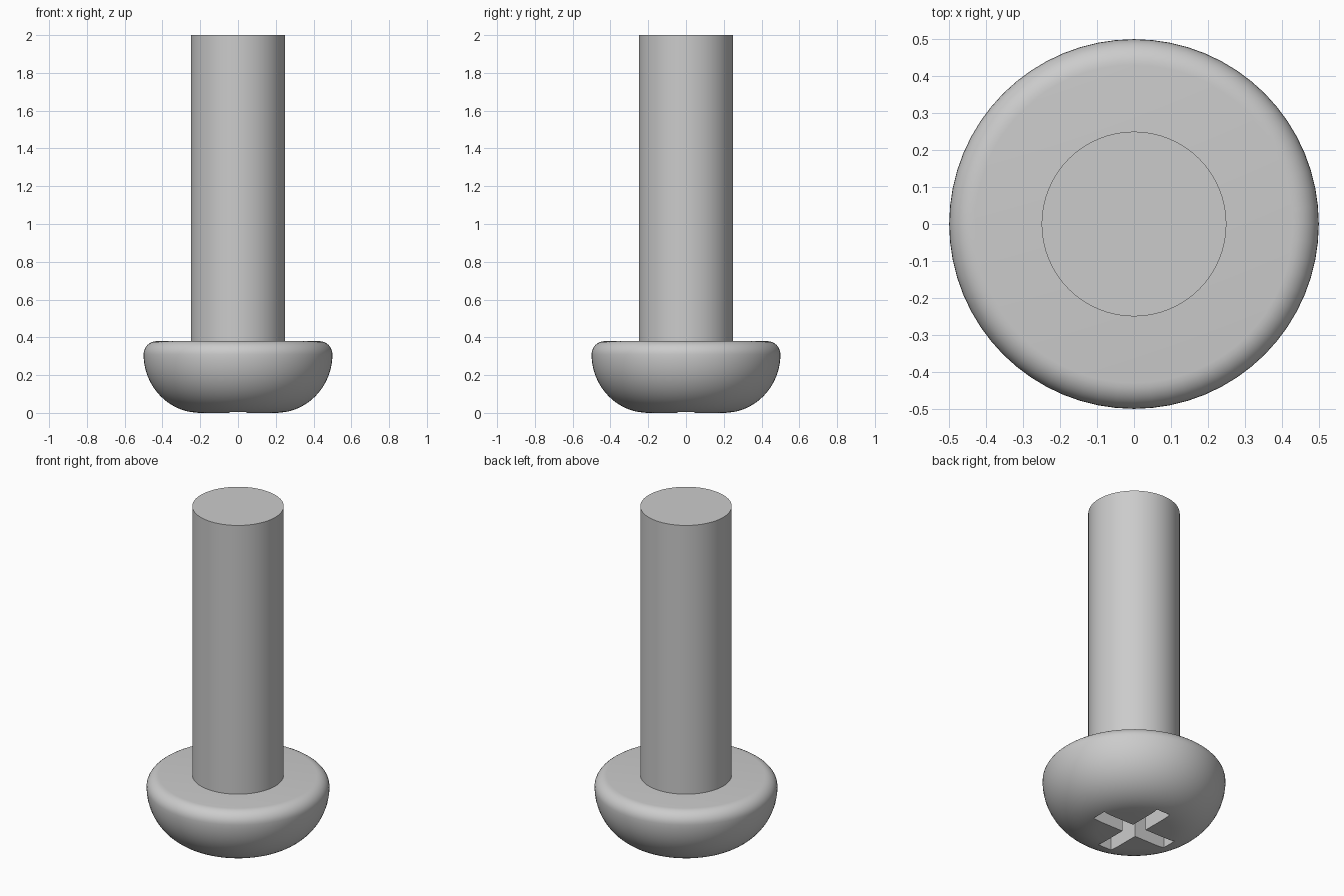
import bpy, bmesh
from math import sin, cos, pi, radians
from mathutils import Matrix, Vector

SEGMENTS = 64
HEAD_R, HEAD_TOP, FILLET = 0.5, 0.38, 0.07
FLAT_R = 0.2
SHAFT_R = 0.25
SLOT_HALF_WIDTH, SLOT_REACH, SLOT_DEPTH = 0.045, 0.25, 0.18

cube = bpy.data.objects.get("Cube")
if cube:
    bpy.data.objects.remove(cube, do_unlink=True)

steel = bpy.data.materials.new("grey steel")
steel.use_nodes = True
colour = (0.6, 0.6, 0.6, 1)
steel.diffuse_color = colour
steel.node_tree.nodes["Principled BSDF"].inputs["Base Color"].default_value = colour


def make_object(name, bm):
    bmesh.ops.recalc_face_normals(bm, faces=bm.faces)
    mesh = bpy.data.meshes.new(name)
    bm.to_mesh(mesh)
    bm.free()
    mesh.materials.append(steel)
    obj = bpy.data.objects.new(name, mesh)
    bpy.context.collection.objects.link(obj)
    return obj


def revolve(name, profile):
    """Spin an (r, z) profile round z and cap both open ends."""
    bm = bmesh.new()
    verts = [bm.verts.new((r, 0, z)) for r, z in profile]
    edges = [bm.edges.new(pair) for pair in zip(verts, verts[1:])]
    bmesh.ops.spin(bm, geom=verts + edges, cent=(0, 0, 0), axis=(0, 0, 1),
                   angle=2 * pi, steps=SEGMENTS, use_merge=True)
    bmesh.ops.remove_doubles(bm, verts=bm.verts, dist=1e-5)
    rim = [e for e in bm.edges if e.is_boundary]
    bmesh.ops.holes_fill(bm, edges=rim, sides=0)
    return make_object(name, bm)


def select_only(obj):
    bpy.ops.object.select_all(action='DESELECT')
    obj.select_set(True)
    bpy.context.view_layer.objects.active = obj


def arc(r, z, rx, rz, start, end, steps):
    angles = [radians(start + (end - start) * i / steps) for i in range(steps + 1)]
    return [(r + rx * cos(a), z + rz * sin(a)) for a in angles]


# Rounded head: wide dome below, small fillet above
widest = HEAD_TOP - FILLET
dome = arc(FLAT_R, widest, HEAD_R - FLAT_R, widest, -90, 0, 20)
fillet = arc(HEAD_R - FILLET, widest, FILLET, FILLET, 0, 90, 8)
head = revolve("head", dome + fillet[1:])

# Plain shaft, seated a little inside the head
shaft = revolve("shaft", [(SHAFT_R, HEAD_TOP - 0.05), (SHAFT_R, 2)])

# Cross-shaped drive recess
bm = bmesh.new()
w, reach = SLOT_HALF_WIDTH, SLOT_REACH
outline = []
for quarter in range(4):
    turn = Matrix.Rotation(quarter * pi / 2, 3, 'Z')
    for corner in ((reach, -w), (reach, w), (w, w)):
        outline.append(bm.verts.new(turn @ Vector((*corner, -0.1))))
base = bm.faces.new(outline)
top = bmesh.ops.extrude_face_region(bm, geom=[base])["geom"]
bmesh.ops.translate(bm, vec=(0, 0, 0.1 + SLOT_DEPTH),
                    verts=[v for v in top if isinstance(v, bmesh.types.BMVert)])
cutter = make_object("recess_cutter", bm)

select_only(head)
cut = head.modifiers.new("recess", 'BOOLEAN')
cut.operation = 'DIFFERENCE'
cut.solver = 'EXACT'
cut.object = cutter
bpy.ops.object.modifier_apply(modifier=cut.name)
bpy.data.objects.remove(cutter, do_unlink=True)

# Smooth round surfaces, crisp rims
for obj in (head, shaft):
    select_only(obj)
    bpy.ops.object.shade_smooth_by_angle(angle=radians(30))
